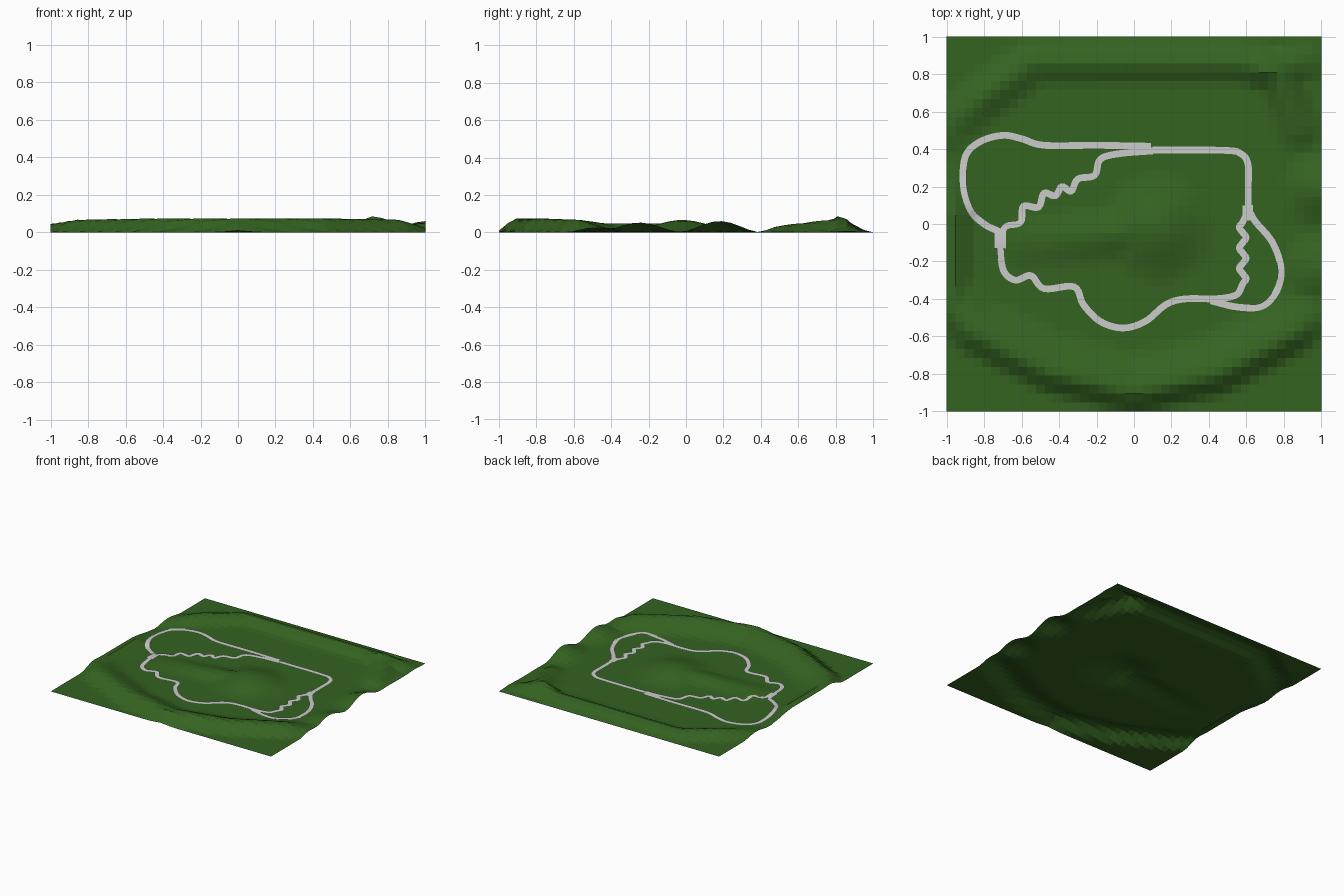
import bpy, bmesh, math
from mathutils import Vector

if "Cube" in bpy.data.objects:
    bpy.data.objects.remove(bpy.data.objects["Cube"])

def material(name, col):
    m = bpy.data.materials.new(name)
    m.diffuse_color = (*col, 1)
    m.use_nodes = True
    m.node_tree.nodes["Principled BSDF"].inputs["Base Color"].default_value = m.diffuse_color
    return m

# Terrain ridges: crest points (x, y, height), inner width, outer width
RIDGES = [
    ([(-1, -.42, .045), (-.86, -.58, .068), (-.45, -.79, .075), (0, -.9, .075),
      (.45, -.8, .075), (.86, -.58, .068), (1, -.46, .02)], .24, .13),
    ([(-.55, .86, .045), (.6, .86, .048), (.72, .82, .088), (.78, .82, .075), (.9, .86, .03)], .13, .14),
    ([(-.55, .86, .045), (-.8, .68, .05), (-1, .5, .02)], .15, .14),
    ([(.78, .78, .07), (.88, .52, .038)], .15, .14),
    ([(-.97, -.42, .05), (-.97, .05, .05), (-1, .25, .01)], .13, .1),
    ([(-.6, -.1, .015), (-.2, -.06, .035), (.05, -.03, .045)], .17, .17),
]
# Rounded mounds: x, y, radius, height
MOUNDS = [(.13, -.02, .33, .066), (1, -.25, .24, .052), (1, .18, .23, .06)]

def falloff(t):
    return .5 + .5 * math.cos(math.pi * min(t, 1))

def ground(x, y):
    z = 0
    for pts, inner, outer in RIDGES:
        best = None
        for a, b in zip(pts, pts[1:]):
            dx, dy = b[0] - a[0], b[1] - a[1]
            t = ((x - a[0]) * dx + (y - a[1]) * dy) / (dx * dx + dy * dy)
            t = max(0, min(1, t))
            cx, cy = a[0] + t * dx, a[1] + t * dy
            d = math.hypot(x - cx, y - cy)
            if best is None or d < best[0]:
                best = (d, cx, cy, a[2] + t * (b[2] - a[2]))
        d, cx, cy, h = best
        w = outer if math.hypot(x, y) > math.hypot(cx, cy) else inner
        z = max(z, h * falloff(d / w))
    for mx, my, r, h in MOUNDS:
        z = max(z, h * falloff(math.hypot(x - mx, y - my) / r))
    return z

# Ground sheet
bm = bmesh.new()
bmesh.ops.create_grid(bm, x_segments=42, y_segments=42, size=1)
for v in bm.verts:
    v.co.z = ground(v.co.x, v.co.y)
me = bpy.data.meshes.new("ground")
bm.to_mesh(me)
bm.free()
me.materials.append(material("grass", (.035, .125, .015)))
bpy.context.collection.objects.link(bpy.data.objects.new("ground", me))

def smooth_path(pts, n=6):
    # Catmull-Rom through the plan points
    p = [Vector(q) for q in pts]
    p = [2 * p[0] - p[1]] + p + [2 * p[-1] - p[-2]]
    out = []
    for a, b, c, d in zip(p, p[1:], p[2:], p[3:]):
        for i in range(n):
            t = i / n
            out.append(.5 * (2 * b + (c - a) * t + (2 * a - 5 * b + 4 * c - d) * t * t
                             + (3 * b - a - 3 * c + d) * t ** 3))
    return out + [p[-2]]

def road(name, pts, width=.036, lift=.006):
    # Flat ribbon draped over the ground
    path = smooth_path(pts)
    bm = bmesh.new()
    prev = None
    for i, c in enumerate(path):
        t = (path[min(i + 1, len(path) - 1)] - path[max(i - 1, 0)]).normalized()
        side = Vector((-t.y, t.x)) * width / 2
        z = max(ground(*(c + side)), ground(*c), ground(*(c - side))) + lift
        row = [bm.verts.new((*(c + s * side), z)) for s in (1, -1)]
        if prev:
            bm.faces.new((prev[0], prev[1], row[1], row[0]))
        prev = row
    me = bpy.data.meshes.new(name)
    bm.to_mesh(me)
    bm.free()
    bpy.context.collection.objects.link(bpy.data.objects.new(name, me))

# Main circuit in sections between junctions
road("left_loop_road", [(.09, .415), (-.2, .42), (-.48, .42), (-.6, .455), (-.7, .473), (-.82, .44),
     (-.9, .36), (-.91, .2), (-.87, .07), (-.8, 0), (-.72, -.04)])
road("front_road", [(-.715, -.08), (-.71, -.18), (-.69, -.26), (-.63, -.3), (-.55, -.275), (-.48, -.345),
     (-.32, -.335), (-.27, -.43), (-.18, -.52), (-.06, -.555), (.06, -.52), (.17, -.43), (.27, -.4), (.42, -.4)])
road("right_loop_road", [(.41, -.41), (.55, -.443), (.68, -.44), (.76, -.36), (.785, -.24), (.74, -.1),
     (.65, .01), (.62, .06)])
road("back_road", [(.61, .02), (.61, .2), (.608, .32), (.57, .375), (.48, .393), (.1, .395)])
# Winding shortcuts
road("left_shortcut", [(.1, .39), (-.08, .375), (-.18, .345), (-.21, .26), (-.3, .24), (-.335, .175),
     (-.385, .2), (-.42, .15), (-.48, .165), (-.51, .09), (-.59, .095), (-.605, .01), (-.68, -.01), (-.715, -.06)])
wiggle = [(.58 + .018 * math.sin(2 * math.pi * i / 4), -.32 + i * .0275) for i in range(13)]
road("right_shortcut", [(.4, -.4), (.48, -.395), (.55, -.375)] + wiggle + [(.605, .06)])
# Wider junctions
road("back_junction", [(-.02, .405), (.09, .4)], .06, .007)
road("left_junction", [(-.715, -.03), (-.715, -.13)], .062, .007)
road("right_junction", [(.607, .1), (.608, .02)], .055, .007)
